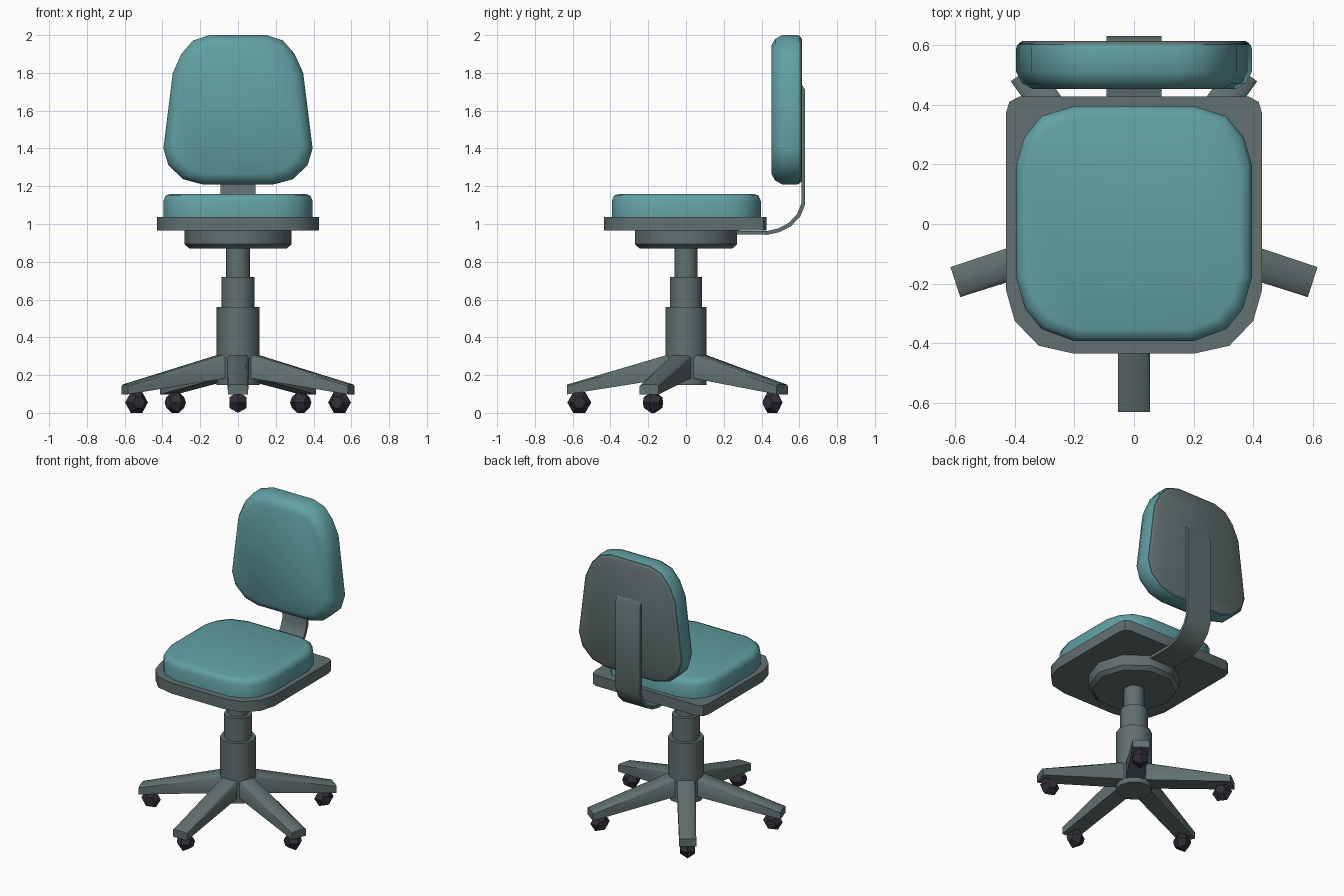
import bpy, bmesh, math
from mathutils import Matrix

if "Cube" in bpy.data.objects:
    bpy.data.objects.remove(bpy.data.objects["Cube"])


def material(name, rgb):
    m = bpy.data.materials.new(name)
    m.diffuse_color = (*rgb, 1)
    m.use_nodes = True
    m.node_tree.nodes["Principled BSDF"].inputs["Base Color"].default_value = m.diffuse_color
    return m


TEAL = material("teal fabric", (0.122, 0.352, 0.37))
GREY = material("grey plastic", (0.122, 0.16, 0.16))
DARK = material("dark wheel", (0.032, 0.028, 0.038))


def loft(name, rings, mat, matrix=Matrix(), angle=42):
    """Skin a list of equal-length point rings and cap both ends."""
    bm = bmesh.new()
    loops = [[bm.verts.new(p) for p in ring] for ring in rings]
    n = len(loops[0])
    for a, b in zip(loops, loops[1:]):
        for i in range(n):
            j = (i + 1) % n
            bm.faces.new((a[i], a[j], b[j], b[i]))
    bm.faces.new(loops[0])
    bm.faces.new(loops[-1])
    bmesh.ops.recalc_face_normals(bm, faces=bm.faces)
    bm.transform(matrix)
    me = bpy.data.meshes.new(name)
    bm.to_mesh(me)
    bm.free()
    me.materials.append(mat)
    ob = bpy.data.objects.new(name, me)
    bpy.context.collection.objects.link(ob)
    bpy.ops.object.select_all(action='DESELECT')
    ob.select_set(True)
    bpy.context.view_layer.objects.active = ob
    bpy.ops.object.shade_smooth_by_angle(angle=math.radians(angle))
    return ob


def mirrored(half):
    """Close a right-hand outline with its mirror image in x."""
    return half + [(-x, y) for x, y in reversed(half)]


def flat_rings(outline, levels):
    """Horizontal rings from (height, scale) pairs."""
    return [[(x * s, y * s, z) for x, y in outline] for z, s in levels]


def upright_rings(outline, levels, mid):
    """Vertical rings from (depth, scale) pairs, scaled about height mid."""
    return [[(x * s, y, mid + (z - mid) * s) for x, z in outline] for y, s in levels]


def turned(name, profile, mat, sides=10):
    """Stack of regular polygons from (radius, z) pairs."""
    return loft(name, [[(r * math.cos(i * math.tau / sides),
                         r * math.sin(i * math.tau / sides), z)
                        for i in range(sides)] for r, z in profile], mat)


# Gas column and seat mount
turned("hub_column", [(0.113, 0.148), (0.113, 0.56)], GREY)
turned("middle_column", [(0.088, 0.55), (0.088, 0.72)], GREY)
turned("upper_column", [(0.064, 0.71), (0.064, 0.88)], GREY)
turned("seat_mount", [(0.258, 0.87), (0.284, 0.893), (0.284, 0.967)], GREY)

# Seat plate: tight back corners, wide front corners
plate = mirrored([(0.20, -0.435), (0.32, -0.408), (0.40, -0.325), (0.43, -0.22),
                  (0.43, 0.37), (0.418, 0.41), (0.385, 0.427)])
loft("seat_plate", flat_rings(plate, [(0.965, 1), (1.038, 1)]), GREY)

# Seat cushion
cushion = mirrored([(0.20, -0.393), (0.31, -0.352), (0.365, -0.285), (0.395, -0.18),
                    (0.395, 0.20), (0.368, 0.29), (0.31, 0.362), (0.20, 0.396)])
loft("seat_cushion", flat_rings(cushion, [(1.03, 1), (1.122, 1), (1.15, 0.97), (1.16, 0.90)]),
     TEAL, angle=60)

# Backrest cushion and its rear shell
back = mirrored([(0.19, 1.21), (0.29, 1.237), (0.368, 1.31), (0.395, 1.40),
                 (0.345, 1.80), (0.30, 1.90), (0.237, 1.972), (0.15, 2.0)])
loft("backrest_cushion", upright_rings(back, [(0.602, 0.99), (0.59, 1), (0.51, 1), (0.472, 0.95),
                                              (0.452, 0.86)], 1.605), TEAL, angle=60)
loft("backrest_shell", upright_rings(back, [(0.598, 0.985), (0.607, 0.975), (0.614, 0.945)], 1.605), GREY)

# Bent flat bar holding the backrest: (outer, inner) points in the y-z plane
bar = [((0.20, 0.945), (0.20, 0.965)), ((0.43, 0.943), (0.43, 0.963)),
       ((0.495, 0.957), (0.487, 0.976)), ((0.555, 0.988), (0.543, 1.005)),
       ((0.605, 1.04), (0.588, 1.052)), ((0.631, 1.105), (0.611, 1.11)),
       ((0.631, 1.71), (0.609, 1.71)), ((0.612, 1.74), (0.609, 1.74))]
loft("backrest_bar", [[(-0.092, *o), (0.092, *o), (0.092, *i), (-0.092, *i)] for o, i in bar], GREY)

# Five star legs with wheels
for k in range(5):
    turn = Matrix.Rotation(math.radians(-90 + 72 * k), 4, 'Z')
    leg = []
    for r, w, low, high in [(0.06, 0.057, 0.186, 0.318), (0.11, 0.057, 0.18, 0.304),
                            (0.63, 0.053, 0.098, 0.15)]:
        edge = 0.14 * (high - low)
        leg.append([(r, -w, low), (r, w, low), (r, w, high - edge), (r, w - 0.014, high),
                    (r, -w + 0.014, high), (r, -w, high - edge)])
    loft(f"leg_{k + 1}", leg, GREY, turn)
    wheel = [[(0.565 + r * math.cos(i * math.tau / 6), y, 0.055 + r * math.sin(i * math.tau / 6))
              for i in range(6)] for y, r in [(-0.046, 0.033), (0, 0.0635), (0.046, 0.033)]]
    loft(f"wheel_{k + 1}", wheel, DARK, turn, angle=30)
